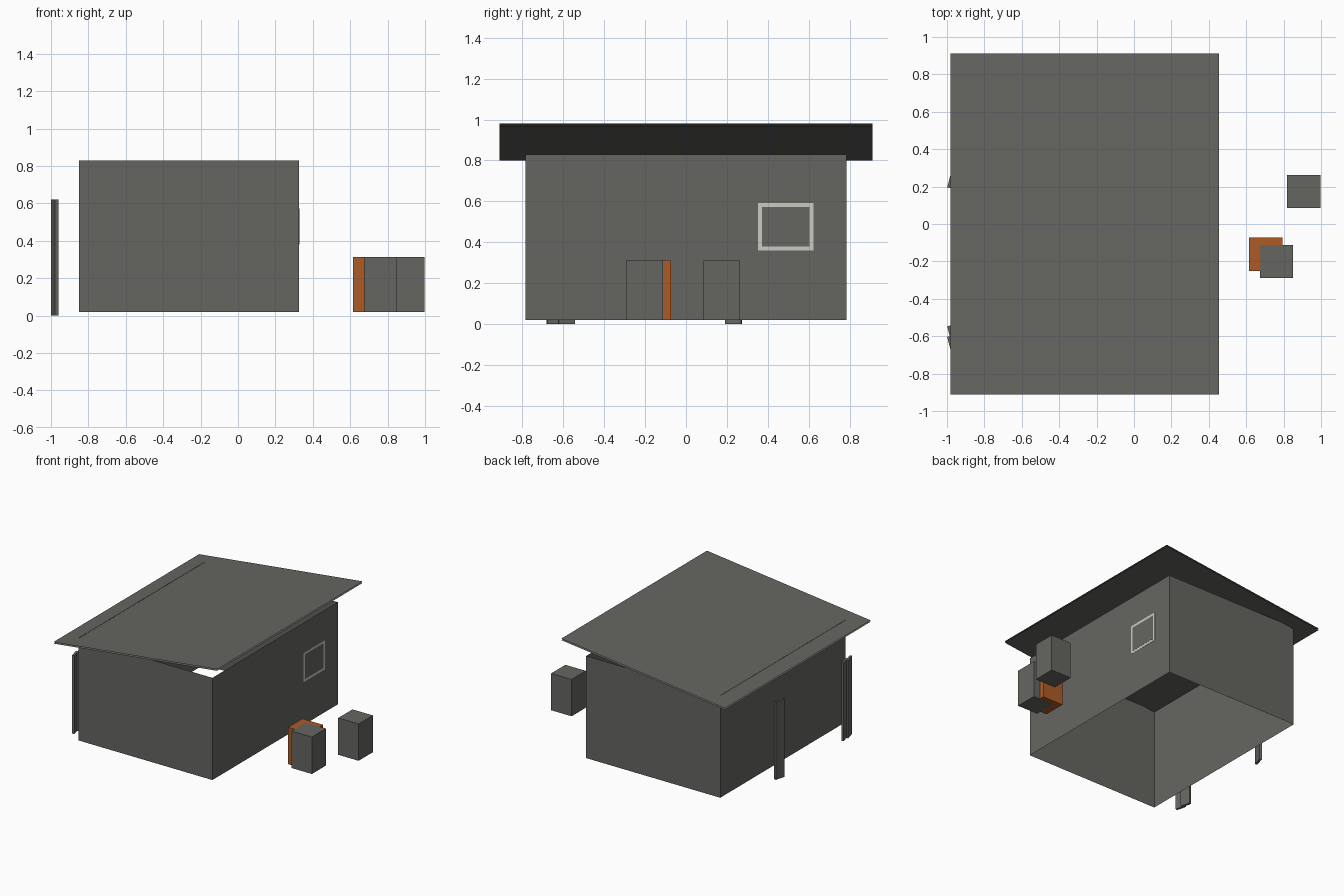
import bpy
import math

if "Cube" in bpy.data.objects:
    bpy.data.objects.remove(bpy.data.objects["Cube"])


def material(name, rgb):
    m = bpy.data.materials.new(name)
    m.diffuse_color = (*rgb, 1)
    m.use_nodes = True
    m.node_tree.nodes["Principled BSDF"].inputs["Base Color"].default_value = m.diffuse_color
    return m


GREY = material("weathered grey", (0.131, 0.133, 0.120))
ORANGE = material("rust orange", (0.42, 0.105, 0.019))
PALE = material("pale frame", (0.60, 0.60, 0.54))


def mesh(name, verts, faces, mat):
    me = bpy.data.meshes.new(name)
    me.from_pydata(verts, [], faces)
    me.materials.append(mat)
    ob = bpy.data.objects.new(name, me)
    bpy.context.collection.objects.link(ob)
    return ob


SIDES = [(0, 1, 5, 4), (1, 2, 6, 5), (2, 3, 7, 6), (3, 0, 4, 7)]
CAPS = [(3, 2, 1, 0), (4, 5, 6, 7)]


def box(name, x0, x1, y0, y1, z0, z1, mat, capped=True):
    ring = [(x0, y0), (x1, y0), (x1, y1), (x0, y1)]
    verts = [(x, y, z) for z in (z0, z1) for x, y in ring]
    return mesh(name, verts, SIDES + (CAPS if capped else []), mat)


# Hut walls: a shell open at top and bottom
box("walls", -0.85, 0.325, -0.785, 0.785, 0.02, 0.83, GREY, capped=False)

# Sloping roof: upper and lower sheets with open edges
for name, dz, face in (("roof_top", 0.0, (0, 1, 2, 3)),
                       ("roof_underside", -0.012, (3, 2, 1, 0))):
    lo, hi = 0.813 + dz, 0.981 + dz
    mesh(name, [(-0.98, -0.912, lo), (0.455, -0.912, hi),
                (0.455, 0.912, hi), (-0.98, 0.912, lo)], [face], GREY)

# Window on the right wall: frame bars and a slightly raised pane
y0, y1, z0, z1, t = 0.353, 0.622, 0.36, 0.592, 0.019
bars = [("bottom", y0, y1, z0, z0 + t), ("top", y0, y1, z1 - t, z1),
        ("near", y0, y0 + t, z0 + t, z1 - t), ("far", y1 - t, y1, z0 + t, z1 - t)]
for side, a, b, c, d in bars:
    box("window_frame_" + side, 0.3245, 0.3265, a, b, c, d, PALE)
box("window_pane", 0.3245, 0.3275, y0 + t, y1 - t, z0 + t, z1 - t, GREY)

# Crates beside the hut
box("crate_front", 0.673, 0.851, -0.29, -0.113, 0.0195, 0.3125, GREY)
box("crate_back", 0.819, 0.998, 0.085, 0.263, 0.02, 0.312, GREY)
box("crate_orange", 0.615, 0.795, -0.252, -0.073, 0.02, 0.312, ORANGE)


# Planks standing along the left side, each turned a little
def plank(name, cx, cy, degrees):
    ob = box(name, -0.009, 0.009, -0.040, 0.040, 0, 0.62, GREY)
    ob.location = (cx, cy, 0)
    ob.rotation_euler.z = math.radians(degrees)


plank("plank_back", -0.980, 0.232, -15)
plank("plank_middle", -0.980, -0.584, 15)
plank("plank_front", -0.980, -0.640, 15)
